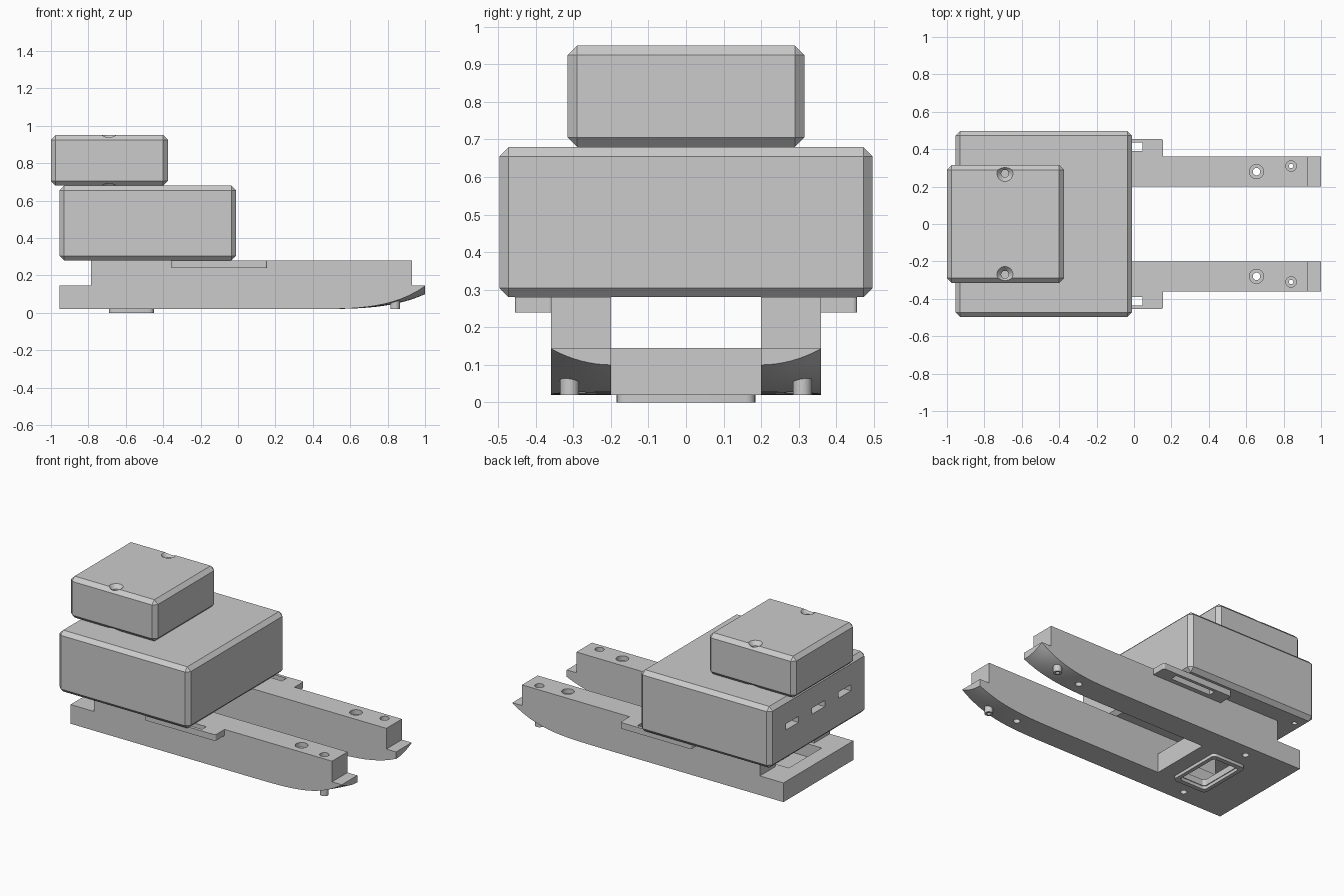
import bpy, bmesh, math
from mathutils import Matrix

if "Cube" in bpy.data.objects:
    bpy.data.objects.remove(bpy.data.objects["Cube"])


def finish(name, bm):
    bmesh.ops.recalc_face_normals(bm, faces=bm.faces)
    me = bpy.data.meshes.new(name)
    bm.to_mesh(me)
    bm.free()
    ob = bpy.data.objects.new(name, me)
    bpy.context.collection.objects.link(ob)
    return ob


def box(name, x, y, z, bevel=0.0, vertical_only=False):
    bm = bmesh.new()
    lo, hi = zip(x, y, z)
    size = [b - a for a, b in zip(lo, hi)]
    mid = [(a + b) / 2 for a, b in zip(lo, hi)]
    bmesh.ops.create_cube(bm, size=1, matrix=Matrix.Translation(mid) @ Matrix.Diagonal((*size, 1)))
    if bevel:
        edges = [e for e in bm.edges if not vertical_only
                 or abs(e.verts[0].co.z - e.verts[1].co.z) > 1e-5]
        bmesh.ops.bevel(bm, geom=edges, offset=bevel, segments=4 if vertical_only else 1,
                        profile=0.5, affect='EDGES')
    return finish(name, bm)


def cyl(name, x, y, z0, z1, r0, r1=None):
    bm = bmesh.new()
    bmesh.ops.create_cone(bm, cap_ends=True, segments=32, radius1=r0,
                          radius2=r0 if r1 is None else r1, depth=z1 - z0,
                          matrix=Matrix.Translation((x, y, (z0 + z1) / 2)))
    return finish(name, bm)


def boolean(ob, others, op='DIFFERENCE'):
    bpy.context.view_layer.objects.active = ob
    for other in others:
        m = ob.modifiers.new("cut", 'BOOLEAN')
        m.operation, m.solver, m.object = op, 'EXACT', other
        bpy.ops.object.modifier_apply(modifier=m.name)
        bpy.data.objects.remove(other, do_unlink=True)


def smooth(ob):
    bpy.ops.object.select_all(action='DESELECT')
    ob.select_set(True)
    bpy.context.view_layer.objects.active = ob
    bpy.ops.object.shade_smooth_by_angle(angle=math.radians(30))


def runner(name, s):
    """Long rail lofted along x, its underside sweeping up at the tip."""
    bm = bmesh.new()
    xs = [-0.955, 0.3] + [0.3 + 0.7 * i / 16 for i in range(1, 17)]
    n, rings = 8, []
    for x in xs:
        t = max(0, (x - 0.3) / 0.7) ** 4
        ring = [(x, s * (0.2 + 0.16 * i / n), 0.02 + t * (0.08 + 0.043 * (i / n) ** 2))
                for i in range(n + 1)]
        ring += [(x, s * 0.36, 0.28), (x, s * 0.2, 0.28)]
        rings.append([bm.verts.new(p) for p in ring])
    k = len(rings[0])
    for a, b in zip(rings, rings[1:]):
        for i in range(k):
            j = (i + 1) % k
            bm.faces.new((a[i], a[j], b[j], b[i]))
    bm.faces.new(rings[0])
    bm.faces.new(rings[-1])
    return finish(name, bm)


# Runners with end steps, locating peg and screw holes
for s, side in ((1, "back"), (-1, "front")):
    rail = runner(f"{side}_runner", s)
    boolean(rail, [cyl("peg", 0.84, s * 0.31, 0.02, 0.2, 0.025)], 'UNION')
    boolean(rail, [
        box("rear_step", (-1.1, -0.785), (-0.5, 0.5), (0.145, 0.4)),
        box("tip_step", (0.93, 1.1), (-0.5, 0.5), (0.145, 0.4)),
        cyl("bolt", 0.655, s * 0.28, -0.1, 0.4, 0.02),
        cyl("bolt_head", 0.655, s * 0.28, 0.25, 0.4, 0.038),
        cyl("pin", 0.84, s * 0.31, -0.1, 0.4, 0.012),
        cyl("pin_head", 0.84, s * 0.31, 0.25, 0.4, 0.028),
        cyl("rear_bolt", -0.61, s * 0.28, -0.1, 0.4, 0.02)])
    smooth(rail)

    # Slotted side tab
    tab = box(f"{side}_tab", (-0.355, 0.155), sorted((s * 0.355, s * 0.455)), (0.24, 0.28), 0.01, True)
    boolean(tab, [box("slot", (-0.245, 0.045), sorted((s * 0.39, s * 0.435)), (0.1, 0.4))])

# Cross plate with open pocket
plate = box("cross_plate", (-0.955, -0.35), (-0.2, 0.2), (0.02, 0.145))
boolean(plate, [box("pocket", (-0.86, -0.42), (-0.17, 0.17), (0.06, 0.3)),
                box("window", (-0.66, -0.48), (-0.15, 0.15), (-0.1, 0.3), 0.02, True)])

# Rim around the window underneath
rim = box("window_rim", (-0.69, -0.45), (-0.185, 0.185), (0, 0.021), 0.025, True)
boolean(rim, [box("opening", (-0.665, -0.475), (-0.155, 0.155), (-0.1, 0.1), 0.02, True)])
smooth(rim)

# Main case with rear slots and screw holes underneath
case = box("main_case", (-0.955, -0.01), (-0.497, 0.497), (0.28, 0.68), 0.025)
boolean(case, [box("port", (-1.1, -0.86), (y - 0.065, y + 0.065), (0.48, 0.52))
               for y in (-0.27, 0, 0.27)])
boolean(case, [cyl("screw", x, y, 0.2, 0.34, 0.015)
               for x in (-0.88, -0.085) for y in (-0.4, 0.4)])

# Small upper case with countersunk holes
top = box("upper_case", (-1.0, -0.375), (-0.315, 0.315), (0.68, 0.95), 0.025)
for y in (-0.27, 0.27):
    boolean(top, [cyl("hole", -0.69, y, 0.6, 1.1, 0.02),
                  cyl("sink_top", -0.69, y, 0.925, 0.955, 0.02, 0.047),
                  cyl("sink_bottom", -0.69, y, 0.675, 0.705, 0.047, 0.02)])
